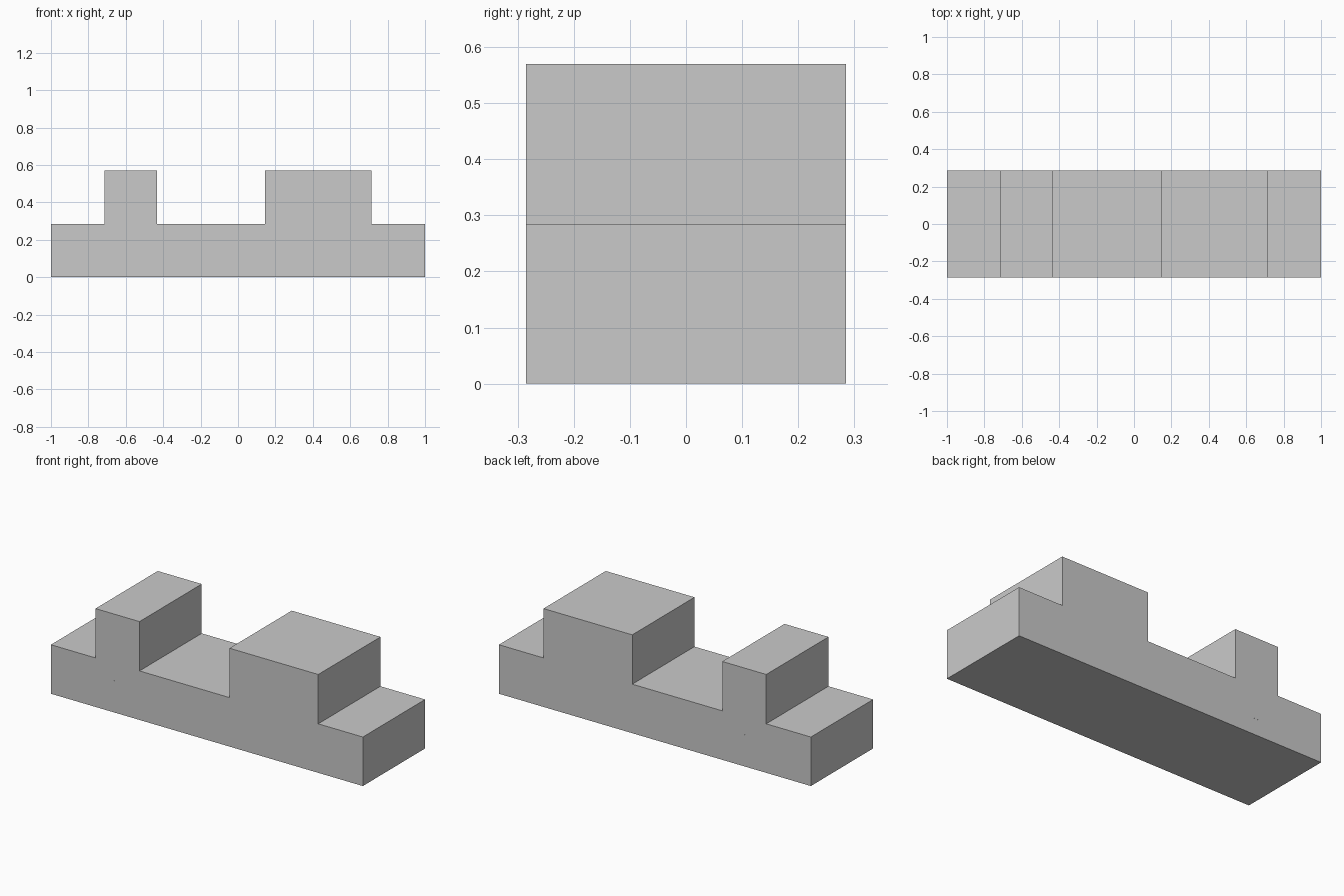
import bpy
import bmesh

if "Cube" in bpy.data.objects:
    bpy.data.objects.remove(bpy.data.objects["Cube"])

DEPTH = 0.285      # half depth along y

grey = bpy.data.materials.new("light_grey")
grey.diffuse_color = (0.59, 0.59, 0.59, 1)
grey.use_nodes = True
grey.node_tree.nodes["Principled BSDF"].inputs["Base Color"].default_value = grey.diffuse_color


def extrude_profile(name, points, half_depth):
    """Solid made from an x-z outline, extruded symmetrically along y."""
    bm = bmesh.new()
    face = bm.faces.new([bm.verts.new((x, -half_depth, z)) for x, z in points])
    result = bmesh.ops.extrude_face_region(bm, geom=[face])
    moved = [g for g in result["geom"] if isinstance(g, bmesh.types.BMVert)]
    bmesh.ops.translate(bm, verts=moved, vec=(0, 2 * half_depth, 0))
    bmesh.ops.recalc_face_normals(bm, faces=bm.faces)
    mesh = bpy.data.meshes.new(name)
    bm.to_mesh(mesh)
    bm.free()
    mesh.materials.append(grey)
    obj = bpy.data.objects.new(name, mesh)
    bpy.context.collection.objects.link(obj)
    return obj


# Stepped block: low base with a narrow and a wide raised part
LOW, HIGH = 0.284, 0.57
extrude_profile("stepped_block", [
    (-1, 0), (1, 0), (1, LOW),
    (0.714, LOW), (0.714, HIGH), (0.145, HIGH), (0.145, LOW),
    (-0.432, LOW), (-0.432, HIGH), (-0.714, HIGH), (-0.714, LOW),
    (-1, LOW)], DEPTH)

# Small cross pin, practically flush with the front and back faces
extrude_profile("cross_pin", [
    (-0.604, 0.094), (-0.548, 0.094), (-0.548, 0.184), (-0.604, 0.184)],
    DEPTH + 0.0005)
